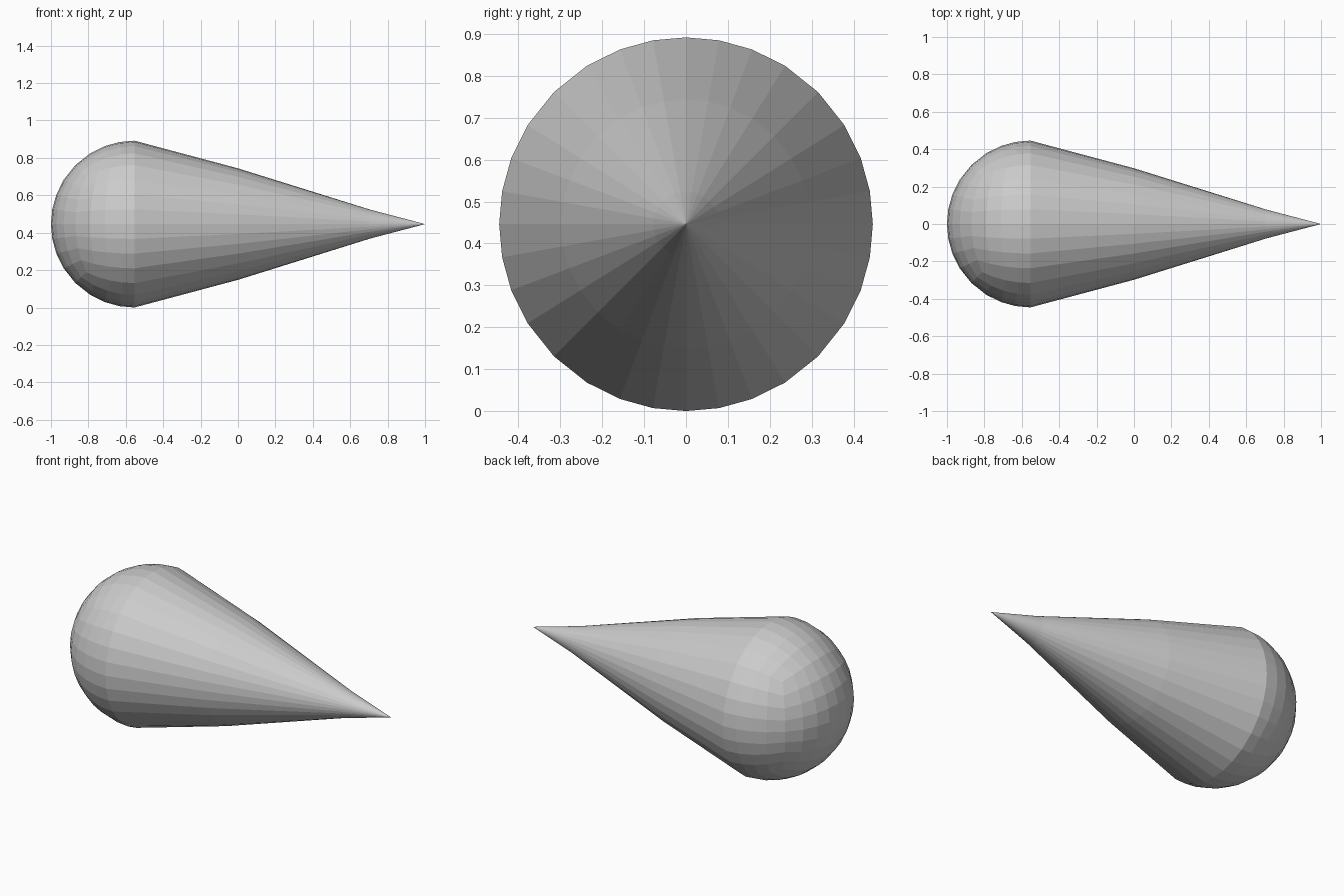
import bpy, bmesh
from math import sqrt

if "Cube" in bpy.data.objects:
    bpy.data.objects.remove(bpy.data.objects["Cube"])

R, CX, CZ = 0.446, -0.554, 0.446


def spherify(x, y, z):
    """Even cube-to-sphere mapping for one axis."""
    return x * sqrt(max(0, 1 - y * y / 2 - z * z / 2 + y * y * z * z / 3))


bm = bmesh.new()

# Rounded end: half of a gridded cube mapped to a sphere
bmesh.ops.create_cube(bm, size=2)
bmesh.ops.subdivide_edges(bm, edges=bm.edges[:], cuts=7, use_grid_fill=True)
bmesh.ops.delete(bm, geom=[v for v in bm.verts if v.co.x > 0.01], context='VERTS')
for v in bm.verts:
    x, y, z = v.co
    v.co = (CX + R * spherify(x, y, z), R * spherify(y, z, x), CZ + R * spherify(z, x, y))

# Tapering tail: extrude the open rim through rings to a point
rim = [e for e in bm.edges if e.is_boundary]
radius = R
for x, r in ((0.0, 0.298), (0.704, 0.078), (1.0, 0.0)):
    new = bmesh.ops.extrude_edge_only(bm, edges=rim)["geom"]
    for v in (g for g in new if isinstance(g, bmesh.types.BMVert)):
        v.co = (x, v.co.y * r / radius, CZ + (v.co.z - CZ) * r / radius)
    rim = [g for g in new if isinstance(g, bmesh.types.BMEdge)]
    radius = r
bmesh.ops.remove_doubles(bm, verts=bm.verts[:], dist=0.0001)
bmesh.ops.recalc_face_normals(bm, faces=bm.faces[:])

mesh = bpy.data.meshes.new("teardrop_body")
bm.to_mesh(mesh)
bm.free()
obj = bpy.data.objects.new("teardrop_body", mesh)
bpy.context.collection.objects.link(obj)
